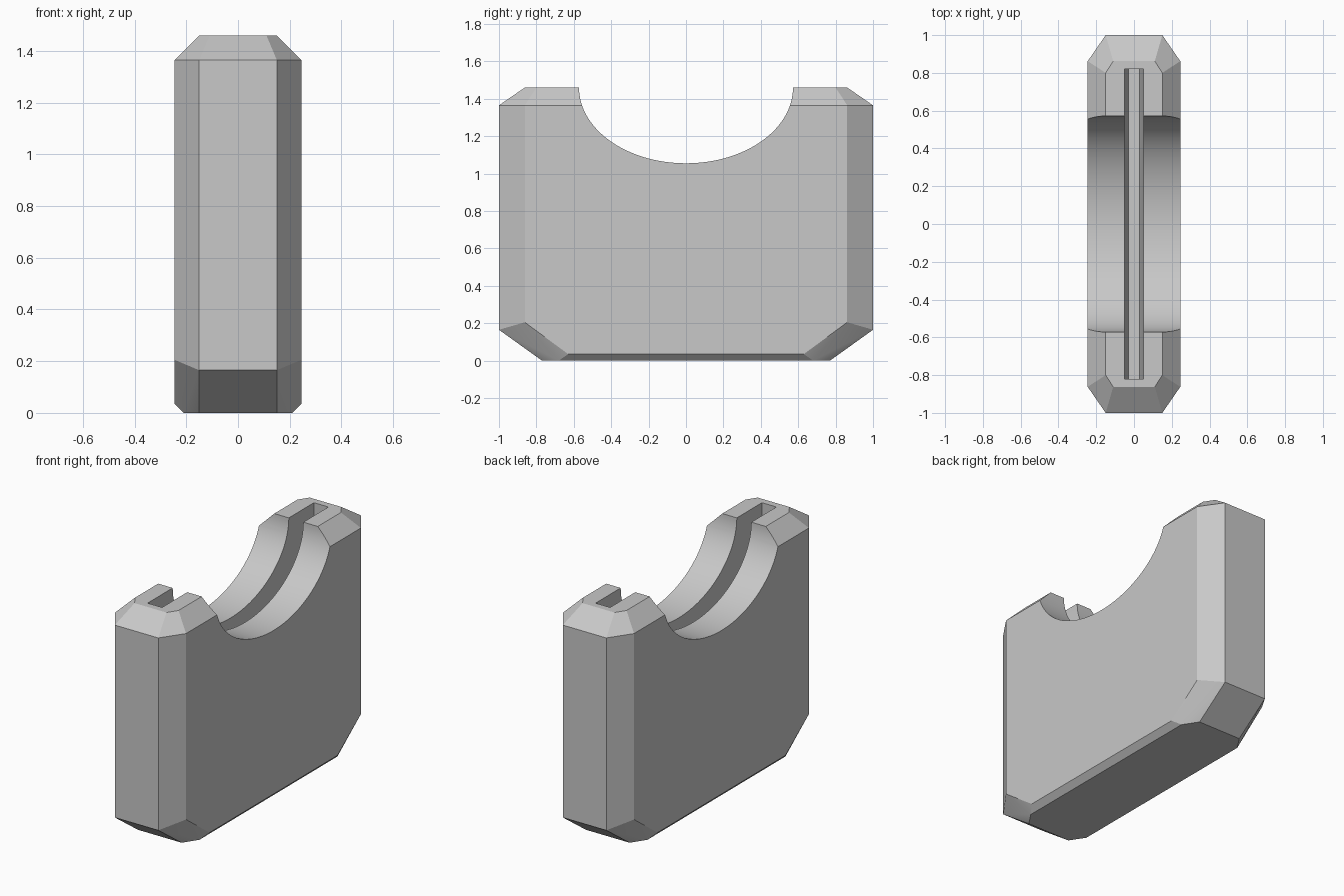
import bpy
import bmesh
import math

cube = bpy.data.objects.get("Cube")
if cube:
    bpy.data.objects.remove(cube, do_unlink=True)

grey = bpy.data.materials.new("plain_grey")
grey.use_nodes = True
GREY = (0.58, 0.58, 0.58, 1)
grey.diffuse_color = GREY
grey.node_tree.nodes["Principled BSDF"].inputs["Base Color"].default_value = GREY


def add_object(name, bm):
    bmesh.ops.recalc_face_normals(bm, faces=bm.faces)
    mesh = bpy.data.meshes.new(name)
    bm.to_mesh(mesh)
    bm.free()
    mesh.materials.append(grey)
    obj = bpy.data.objects.new(name, mesh)
    bpy.context.collection.objects.link(obj)
    return obj


def prism(name, profile, axis, half):
    """Extrude a 2D profile symmetrically along x or y."""
    bm = bmesh.new()
    place = (lambda a, b, d: (d, a, b)) if axis == "x" else (lambda a, b, d: (a, d, b))
    face = bm.faces.new([bm.verts.new(place(a, b, -half)) for a, b in profile])
    new = bmesh.ops.extrude_face_region(bm, geom=[face])["geom"]
    moved = [v for v in new if isinstance(v, bmesh.types.BMVert)]
    bmesh.ops.translate(bm, verts=moved, vec=place(0, 0, 2 * half))
    return add_object(name, bm)


# Chamfered block: one corner's points, mirrored to all four quadrants
corner = [
    (0.11, 0.862, 1.46), (0.15, 0.80, 1.46),       # top face
    (0.15, 1.0, 1.365), (0.245, 0.862, 1.365),     # upper chamfer
    (0.15, 1.0, 0.165), (0.245, 0.862, 0.205),     # foot of the upright edges
    (0.245, 0.63, 0.035),                          # lower side edge
    (0.15, 0.77, 0.0), (0.21, 0.68, 0.0),          # underside
]
bm = bmesh.new()
for sx in (-1, 1):
    for sy in (-1, 1):
        for x, y, z in corner:
            bm.verts.new((sx * x, sy * y, z))
bmesh.ops.convex_hull(bm, input=bm.verts)
bmesh.ops.dissolve_limit(bm, angle_limit=math.radians(1.5),
                         verts=bm.verts, edges=bm.edges)
body = add_object("holder_body", bm)

# Elliptical thumb cut-out, running straight up above the rim
steps = 64
arc = [(0.572 * math.cos(t), 1.46 - 0.405 * math.sin(t))
       for t in (math.pi * i / steps for i in range(steps + 1))]
cutout = prism("cutout_cutter", arc + [(-0.572, 1.7), (0.572, 1.7)], "x", 0.5)

# Long narrow slot that tapers towards its floor
slot_profile = [(-0.05, 1.7), (-0.05, 0.35), (-0.03, 0.25),
                (0.03, 0.25), (0.05, 0.35), (0.05, 1.7)]
slot = prism("slot_cutter", slot_profile, "y", 0.82)

bpy.context.view_layer.objects.active = body
body.select_set(True)
for cutter in (cutout, slot):
    cutter.hide_render = True
    mod = body.modifiers.new(cutter.name, "BOOLEAN")
    mod.operation = "DIFFERENCE"
    mod.solver = "EXACT"
    mod.object = cutter
    bpy.ops.object.modifier_apply(modifier=mod.name)
    bpy.data.objects.remove(cutter, do_unlink=True)

bpy.ops.object.shade_smooth_by_angle(angle=math.radians(20))
